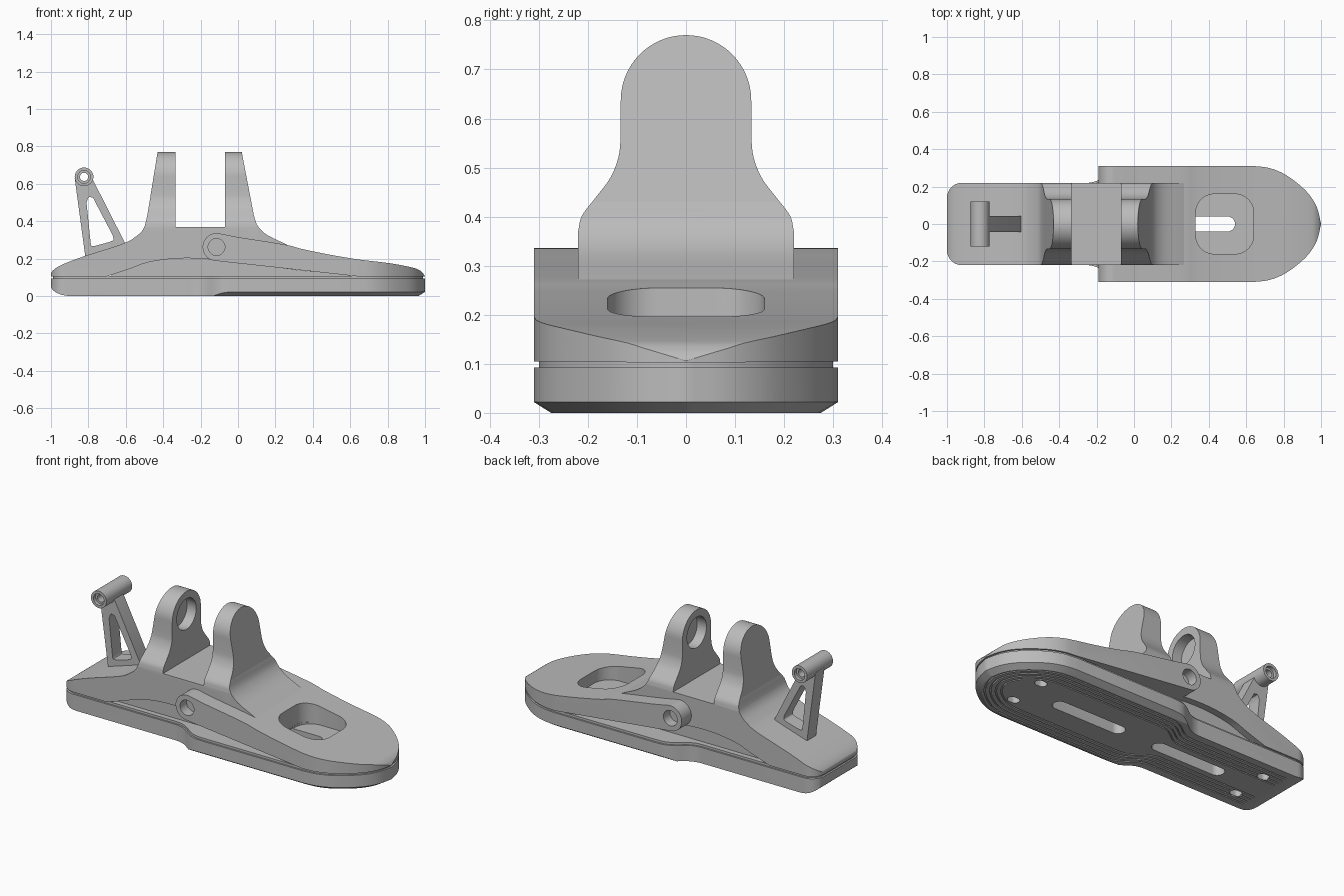
import bpy, bmesh, math
from mathutils import Vector

if "Cube" in bpy.data.objects:
    bpy.data.objects.remove(bpy.data.objects["Cube"])

grey = bpy.data.materials.new("plain_grey")
grey.use_nodes = True
COL = (0.5, 0.5, 0.5, 1)
grey.diffuse_color = COL
grey.node_tree.nodes["Principled BSDF"].inputs["Base Color"].default_value = COL


def prism(name, pts, axis, lo, hi, far=None):
    """Extrude a closed 2D profile along one axis, or loft it to a far profile."""
    place = {"x": lambda a, b, c: (c, a, b),
             "y": lambda a, b, c: (a, c, b),
             "z": lambda a, b, c: (a, b, c)}[axis]
    bm = bmesh.new()
    ends = [[bm.verts.new(place(a, b, c)) for a, b in line]
            for line, c in ((pts, lo), (far or pts, hi))]
    bm.faces.new(ends[0])
    bm.faces.new(ends[1])
    n = len(pts)
    for i in range(n):
        j = (i + 1) % n
        bm.faces.new((ends[0][i], ends[0][j], ends[1][j], ends[1][i]))
    bmesh.ops.recalc_face_normals(bm, faces=bm.faces)
    mesh = bpy.data.meshes.new(name)
    bm.to_mesh(mesh)
    bm.free()
    ob = bpy.data.objects.new(name, mesh)
    bpy.context.collection.objects.link(ob)
    mesh.materials.append(grey)
    return ob


def boolean(ob, tool, op="DIFFERENCE"):
    mod = ob.modifiers.new("cut", "BOOLEAN")
    mod.object, mod.operation, mod.solver = tool, op, "EXACT"
    bpy.context.view_layer.objects.active = ob
    bpy.ops.object.modifier_apply(modifier=mod.name)
    bpy.data.objects.remove(tool)


def curve(*pts, steps=5):
    """Smooth line through the given points."""
    p = [Vector(q) for q in pts]
    p = [p[0] * 2 - p[1]] + p + [p[-1] * 2 - p[-2]]
    out = []
    for a, b, c, d in zip(p, p[1:], p[2:], p[3:]):
        for k in range(steps):
            t = k / steps
            out.append(0.5 * (2 * b + (c - a) * t + (2 * a - 5 * b + 4 * c - d) * t**2
                              + (3 * b - a - 3 * c + d) * t**3))
    return [tuple(q) for q in out] + [tuple(pts[-1])]


def arc(cx, cy, r, a0, a1, n=12, ry=None):
    angles = [math.radians(a0 + (a1 - a0) * i / n) for i in range(n + 1)]
    return [(cx + r * math.cos(t), cy + (ry or r) * math.sin(t)) for t in angles]


def circle(cx, cy, r, n=32):
    return arc(cx, cy, r, 0, 360 * (n - 1) / n, n - 1)


def rounded(x0, x1, h, r):
    return (arc(x1 - r, h - r, r, 90, 0) + arc(x1 - r, r - h, r, 0, -90)
            + arc(x0 + r, r - h, r, -90, -180) + arc(x0 + r, h - r, r, 180, 90))


def mirrored(half):
    """Close a half outline (y >= 0, heel to toe tip) across y = 0."""
    pts = half + [(x, -y) for x, y in reversed(half)]
    return [q for i, q in enumerate(pts) if (Vector(q) - Vector(pts[i - 1])).length > 1e-4]


# Plan outlines
TOE = curve((0.64, 0.31), (0.72, 0.3), (0.8, 0.269), (0.88, 0.213), (0.94, 0.153),
            (0.98, 0.083), (1, 0))
FLARE = curve((-0.28, 0.22), (-0.23, 0.222), (-0.18, 0.24), (-0.12, 0.283),
              (-0.07, 0.305), (0, 0.31))
HEEL = arc(-0.92, 0.14, 0.08, 180, 90)


def toe_line(d):
    return [(0.64 + (x - 0.64) * (1 - d / 0.36), y * (1 - d / 0.31)) for x, y in TOE]


def sole_plan(d):
    heel = arc(-0.92 + d, 0.14, 0.08, 180, 90)
    return mirrored([(x, y - d) for x, y in heel + FLARE] + toe_line(d))


# Sole with rounded heel and a bevel around the lower rim
sole = prism("sole", sole_plan(0), "z", 0, 0.093)
boolean(sole, prism("side_shape", [(1.2, 0), (1.2, 0.2), (-1, 0.2)]
                    + arc(-0.89, 0.055, 0.11, 180, 270, 10, 0.055), "y", -1, 1), "INTERSECT")
boolean(sole, prism("rim_shape", mirrored([(-2, 0.275)] + toe_line(0.035)), "z", 0, 0.1,
                    mirrored([(-2, 0.434)] + toe_line(-0.124))), "INTERSECT")

# Tread grooves: thin ribbons running parallel to the rim
def groove_line(d):
    half = [(-0.88, 0.22 - d)] + [(x, y - d) for x, y in FLARE] + toe_line(d)
    return half + [(x, -y) for x, y in reversed(half[:-1])]


for d in (0.05, 0.08, 0.11, 0.14):
    ribbon = groove_line(d - 0.004) + groove_line(d + 0.004)[::-1]
    boolean(sole, prism("groove", ribbon, "z", -0.05, 0.008))

# Slots and fixing holes in the sole
for x0, x1 in ((0.07, 0.54), (-0.6, -0.13)):
    boolean(sole, prism("slot", rounded(x0, x1, 0.04, 0.0399), "z", -0.1, 0.2))
for x in (-0.78, 0.72):
    for y in (-0.11, 0.11):
        hole = [(a, b + y) for a, b in rounded(x - 0.035, x + 0.035, 0.025, 0.0249)]
        boolean(sole, prism("fixing_hole", hole, "z", -0.1, 0.06))

# Recessed seam layer between sole and shell
seam = prism("seam_layer", sole_plan(0.01), "z", 0.09, 0.106)

# Central shell: heel, arch and two clevis towers
top = (curve((-1, 0.105), (-0.995, 0.13), (-0.95, 0.163), (-0.83, 0.21), (-0.62, 0.278),
             (-0.55, 0.315), (-0.505, 0.36), (-0.485, 0.43))
       + [(-0.43, 0.77), (-0.335, 0.77), (-0.335, 0.37), (-0.07, 0.37), (-0.07, 0.77), (0.02, 0.77)]
       + curve((0.085, 0.43), (0.105, 0.375), (0.155, 0.327), (0.25, 0.28), (0.31, 0.25)))
arch = curve((0.31, 0.14), (-0.08, 0.187), (-0.2, 0.2), (-0.34, 0.2), (-0.48, 0.18),
             (-0.58, 0.145), (-0.7, 0.105))
shell = prism("ankle_shell", top + arch, "y", -0.22, 0.22)
shoulder = curve((0.22, 0.37), (0.212, 0.402), (0.185, 0.438), (0.155, 0.478),
                 (0.138, 0.52), (0.133, 0.56))
right_half = [(0.23, 0), (0.23, 0.369)] + shoulder + arc(0, 0.637, 0.133, 0, 90, 16)
left_half = [(-y, z) for y, z in right_half[-2::-1]]
boolean(shell, prism("tower_shape", right_half + left_half, "x", -2, 2), "INTERSECT")
boolean(shell, prism("heel_shape", mirrored(HEEL + [(0.5, 0.22)]), "z", 0, 1), "INTERSECT")
boolean(shell, prism("bore", circle(0, 0.637, 0.09), "x", -0.395, -0.01))

# Toe shell with side arms and round pivots
toe_top = curve((0.0, 0.315), (0.25, 0.275), (0.34, 0.252), (0.48, 0.223), (0.64, 0.196),
                (0.82, 0.174), (0.94, 0.15), (0.98, 0.131), (1, 0.106))
toe_side = arc(-0.115, 0.262, 0.074, 264, 80, 20) + toe_top + [(1, 0.103), (0.64, 0.105)]
toe = prism("toe_shell", toe_side, "y", -0.31, 0.31)
boolean(toe, prism("toe_shape", mirrored([(-0.3, 0.31)] + TOE), "z", 0, 1), "INTERSECT")
for s in (-1, 1):
    boolean(toe, prism("pivot_hole", circle(-0.115, 0.262, 0.045), "y",
                       *sorted((s * 0.25, s * 0.4))))

# Inner web filling the arch above the sole
web = prism("arch_web", [(-0.68, 0.1)] + arch[::-1][1:] + [(0.6, 0.112), (0.6, 0.1)],
            "y", -0.18, 0.18)

# Pocket in the toe, with a slot through its floor
for part in (toe, web):
    boolean(part, prism("pocket", rounded(0.33, 0.64, 0.16, 0.1), "z", 0.125, 0.5))
for part in (toe, web, seam):
    boolean(part, prism("slot", rounded(0.2, 0.54, 0.04, 0.0399), "z", 0, 0.13))

# Rear lever: triangular frame carrying a cross tube
PIN = (-0.823, 0.637)
lever = prism("rear_lever", [(-0.873, 0.63), (-0.815, 0.2), (-0.605, 0.27), (-0.605, 0.285),
                             (-0.776, 0.622), (-0.823, 0.645)], "y", -0.042, 0.042)
window = curve((-0.81, 0.5), (-0.798, 0.528), (-0.775, 0.525)) \
    + curve((-0.67, 0.325), (-0.667, 0.3), (-0.69, 0.288)) \
    + curve((-0.765, 0.268), (-0.783, 0.268), (-0.788, 0.285))
boolean(lever, prism("window", window, "y", -1, 1))
tube = prism("lever_tube", circle(*PIN, 0.05), "y", -0.12, 0.12)
for part in (lever, tube):
    boolean(part, prism("pin_hole", circle(*PIN, 0.022), "y", -1, 1))
for s in (-1, 1):
    boolean(tube, prism("counterbore", circle(*PIN, 0.034), "y", *sorted((s * 0.1, s * 0.2))))

# Smooth curved surfaces, keep edges sharp
bpy.ops.object.select_all(action="DESELECT")
for ob in (sole, seam, shell, toe, web, lever, tube):
    ob.select_set(True)
bpy.context.view_layer.objects.active = shell
bpy.ops.object.shade_smooth_by_angle(angle=math.radians(28))
